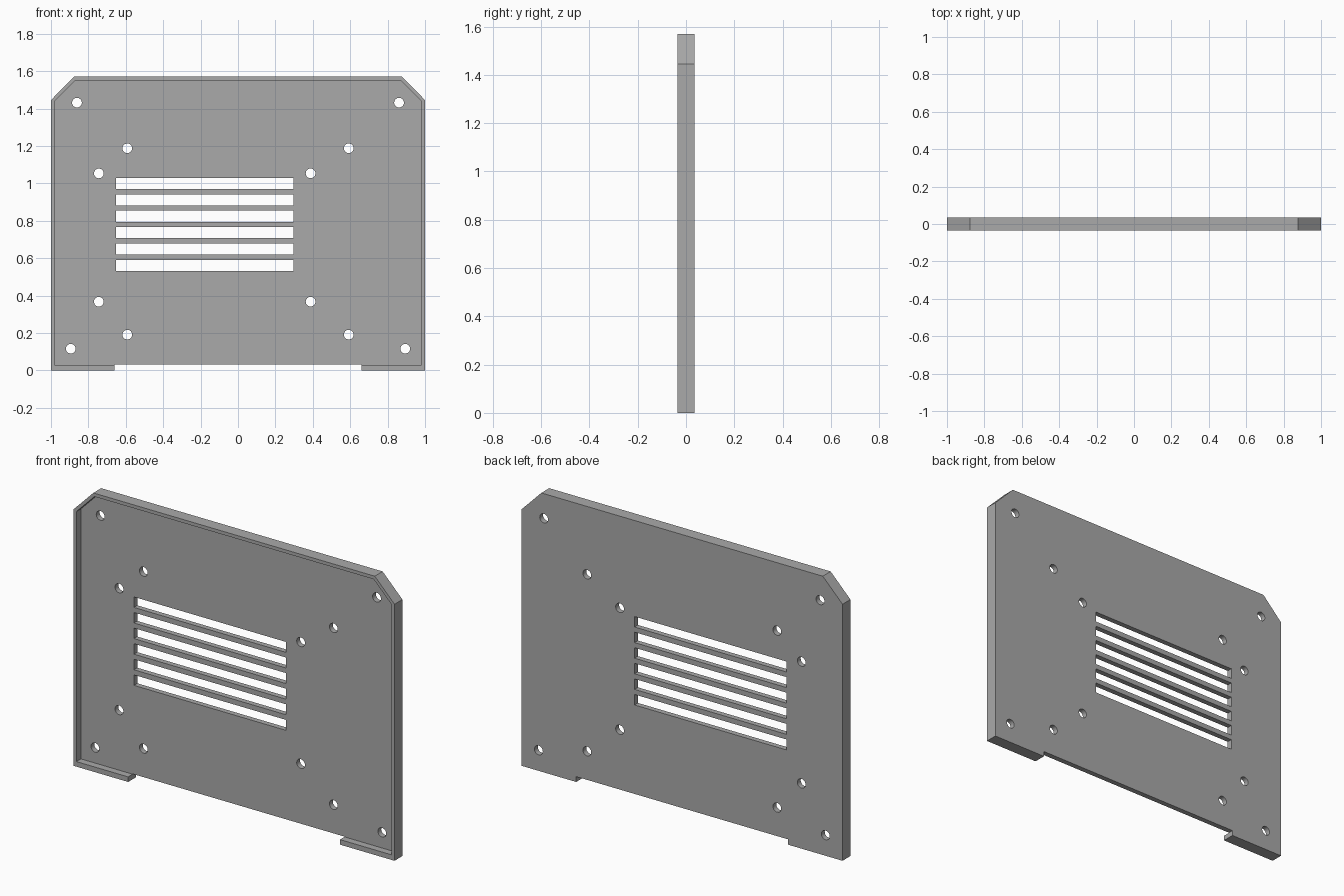
import bpy
import bmesh
from math import cos, sin, tau

if "Cube" in bpy.data.objects:
    bpy.data.objects.remove(bpy.data.objects["Cube"])

FRONT, BACK, RECESS = -0.035, 0.035, 0.005
HOLE_RADIUS = 0.026

grey = bpy.data.materials.new("plain grey")
grey.use_nodes = True
grey.diffuse_color = (0.4, 0.4, 0.4, 1)
grey.node_tree.nodes["Principled BSDF"].inputs["Base Color"].default_value = (0.4, 0.4, 0.4, 1)


def slab(name, outlines, y0, y1):
    """Extrude closed x-z outlines along y into one object."""
    bm = bmesh.new()
    for outline in outlines:
        face = bm.faces.new([bm.verts.new((x, y0, z)) for x, z in outline])
        grown = bmesh.ops.extrude_face_region(bm, geom=[face], use_keep_orig=True)
        top = [v for v in grown["geom"] if isinstance(v, bmesh.types.BMVert)]
        bmesh.ops.translate(bm, verts=top, vec=(0, y1 - y0, 0))
    bmesh.ops.recalc_face_normals(bm, faces=bm.faces)
    mesh = bpy.data.meshes.new(name)
    bm.to_mesh(mesh)
    bm.free()
    mesh.materials.append(grey)
    obj = bpy.data.objects.new(name, mesh)
    bpy.context.collection.objects.link(obj)
    return obj


def mirrored(half):
    """Complete a right-hand outline with its left-hand reflection."""
    return half + [(-x, z) for x, z in reversed(half)]


def circle(cx, cz, sides=24):
    return [(cx + HOLE_RADIUS * cos(tau * i / sides),
             cz + HOLE_RADIUS * sin(tau * i / sides)) for i in range(sides)]


def cut(target, cutter):
    cutter.hide_render = True
    mod = target.modifiers.new("cut", "BOOLEAN")
    mod.operation = "DIFFERENCE"
    mod.solver = "EXACT"
    mod.object = cutter
    bpy.context.view_layer.objects.active = target
    bpy.ops.object.modifier_apply(modifier=mod.name)
    bpy.data.objects.remove(cutter)


# Panel with clipped top corners and two feet
panel = slab("vented_panel", [mirrored([
    (0.66, 0.03), (0.66, 0), (1, 0), (1, 1.445), (0.877, 1.57)])], FRONT, BACK)

# Shallow front recess that leaves a thin rim
cut(panel, slab("recess_cutter", [mirrored([
    (0.982, 0.0285), (0.982, 1.437), (0.87, 1.551)])], FRONT - 0.1, RECESS))

# Screw holes: symmetric outer pairs, then four around the vent
holes = [circle(side * x, z) for side in (-1, 1)
         for x, z in ((0.861, 1.431), (0.592, 1.187), (0.592, 0.191), (0.894, 0.116))]
holes += [circle(x, z) for x in (-0.744, 0.388) for z in (0.367, 1.053)]

# Vent slots
slots = []
for i in range(6):
    z = 0.531 + i * 0.0878
    slots.append([(-0.652, z), (0.296, z), (0.296, z + 0.059), (-0.652, z + 0.059)])
cut(panel, slab("opening_cutter", holes + slots, FRONT - 0.1, BACK + 0.1))

# Smooth hole walls, sharp edges elsewhere
bpy.ops.object.select_all(action="DESELECT")
panel.select_set(True)
bpy.context.view_layer.objects.active = panel
bpy.ops.object.shade_smooth_by_angle(angle=0.5)
